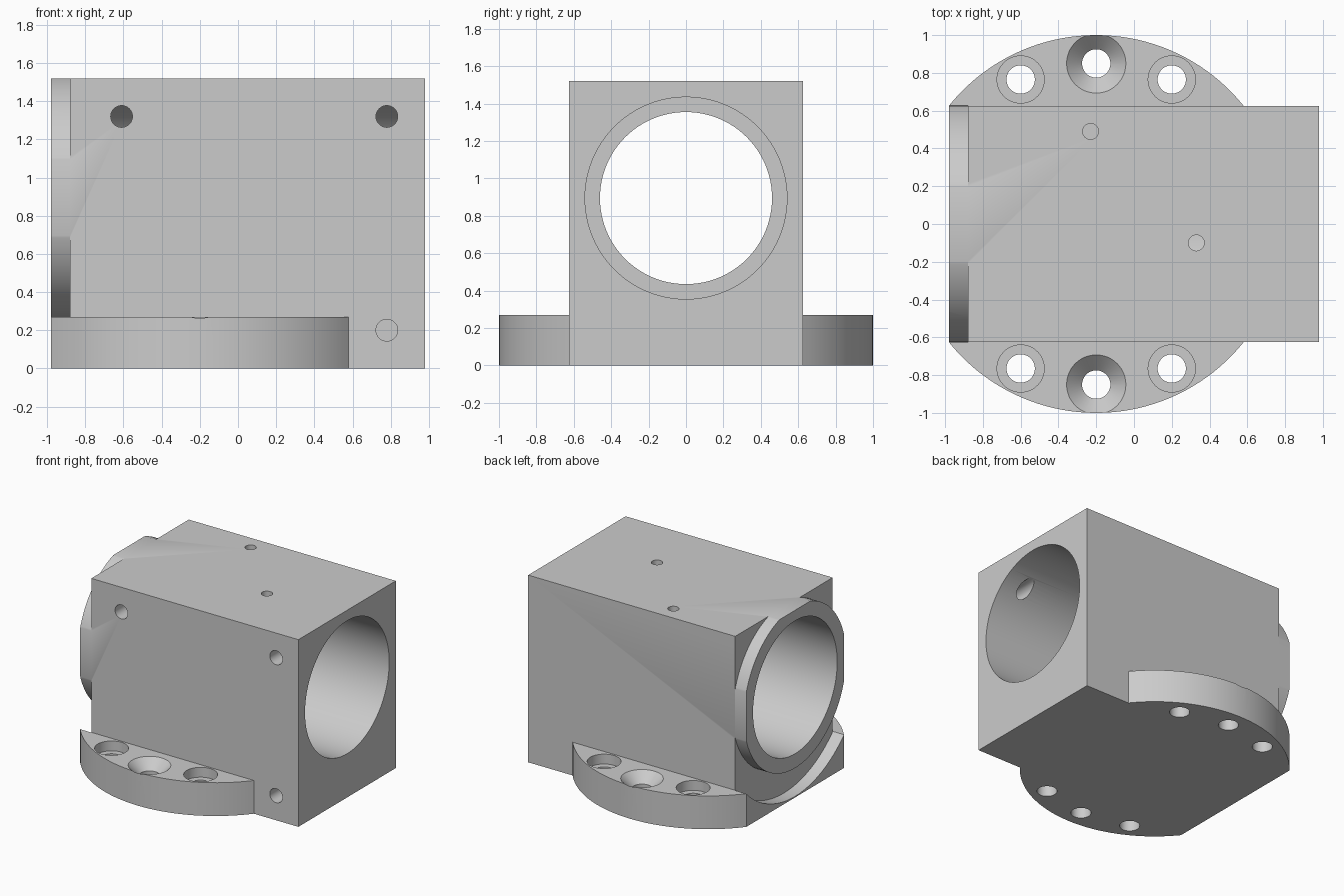
import bpy
import bmesh
from math import pi, sqrt, asin, cos, sin
from mathutils import Matrix, Vector

cube = bpy.data.objects.get("Cube")
if cube:
    bpy.data.objects.remove(cube, do_unlink=True)

HALF_X, HALF_Y, HEIGHT = 0.98, 0.625, 1.52
BORE_Z = 0.895
FLANGE_X, FLANGE_H = -0.2, 0.27

grey = bpy.data.materials.new("machined_grey")
grey.use_nodes = True
colour = (0.6, 0.6, 0.6, 1)
grey.diffuse_color = colour
grey.node_tree.nodes["Principled BSDF"].inputs["Base Color"].default_value = colour


def finish(name, bm):
    bmesh.ops.recalc_face_normals(bm, faces=bm.faces)
    mesh = bpy.data.meshes.new(name)
    bm.to_mesh(mesh)
    bm.free()
    mesh.materials.append(grey)
    obj = bpy.data.objects.new(name, mesh)
    bpy.context.collection.objects.link(obj)
    return obj


def turned(name, profile, place, axis="Z", steps=48):
    """Revolve a closed (radius, height) profile; height runs along +x, -y or +z."""
    bm = bmesh.new()
    verts = [bm.verts.new((r, 0, h)) for r, h in profile]
    edges = [bm.edges.new((v, verts[i - 1])) for i, v in enumerate(verts)]
    bmesh.ops.spin(bm, geom=verts + edges, cent=(0, 0, 0), axis=(0, 0, 1),
                   angle=2 * pi, steps=steps, use_duplicate=False)
    bmesh.ops.remove_doubles(bm, verts=bm.verts, dist=1e-5)
    # Drop edges left lying on the axis
    loose = [e for e in bm.edges if not e.link_faces]
    bmesh.ops.delete(bm, geom=loose, context="EDGES")
    turn = {"X": Matrix.Rotation(pi / 2, 4, "Y"),
            "Y": Matrix.Rotation(pi / 2, 4, "X"),
            "Z": Matrix.Identity(4)}[axis]
    bm.transform(Matrix.Translation(Vector(place)) @ turn)
    return finish(name, bm)


def drill(name, radius, depth, place, axis):
    return turned(name, [(0, 0.1), (radius, 0.1), (radius, -depth), (0, -depth)],
                  place, axis, 32)


def combine(target, tool, operation):
    mod = target.modifiers.new(tool.name, "BOOLEAN")
    mod.operation, mod.solver, mod.object = operation, "EXACT", tool
    bpy.context.view_layer.objects.active = target
    bpy.ops.object.modifier_apply(modifier=mod.name)
    bpy.data.objects.remove(tool, do_unlink=True)


# Square housing block
bm = bmesh.new()
bmesh.ops.create_cube(bm, size=1)
bm.transform(Matrix.Translation((0, 0, HEIGHT / 2))
             @ Matrix.Diagonal((2 * HALF_X, 2 * HALF_Y, HEIGHT, 1)))
housing = finish("bearing_housing", bm)

# Round mounting flange with both ends trimmed straight
bm = bmesh.new()
limit = asin(HALF_X + FLANGE_X)
angles = [-limit + 2 * limit * i / 40 for i in range(41)]
outline = [(FLANGE_X + sin(a), cos(a)) for a in angles]
outline += [(x, -y) for x, y in reversed(outline)]
face = bm.faces.new([bm.verts.new((x, y, 0)) for x, y in outline])
raised = bmesh.ops.extrude_face_region(bm, geom=[face])["geom"]
bmesh.ops.translate(bm, vec=(0, 0, FLANGE_H),
                    verts=[v for v in raised if isinstance(v, bmesh.types.BMVert)])
combine(housing, finish("mounting_flange", bm), "UNION")

# Stepped bore with a narrower shoulder in the middle
bore = [(0, -1.2), (0.54, -1.2), (0.54, -0.25), (0.46, -0.25),
        (0.46, 0.25), (0.54, 0.25), (0.54, 1.2), (0, 1.2)]
cutters = [turned("bore", bore, (0, 0, BORE_Z), "X", 96)]

# Ring recess that leaves a round collar at one end
corner = HALF_Y * sqrt(2) + 0.002
recess = [(0.656, -0.2), (corner, -0.2), (corner, 0.1), (0.656, 0.1)]
cutters.append(turned("collar_recess", recess, (-HALF_X, 0, BORE_Z), "X", 96))

# Flange screw holes: two counterbored and one countersunk per side
counterbore = [(0, 0.1), (0.125, 0.1), (0.125, -0.08),
               (0.075, -0.08), (0.075, -0.4), (0, -0.4)]
countersink = [(0, 0.1), (0.157, 0.1), (0.157, 0),
               (0.075, -0.08), (0.075, -0.4), (0, -0.4)]
for side in (-1, 1):
    for dx in (-0.4, 0.4):
        cutters.append(turned("counterbore", counterbore,
                              (FLANGE_X + dx, side * 0.765, FLANGE_H)))
    cutters.append(turned("countersink", countersink,
                          (FLANGE_X, side * 0.85, FLANGE_H)))

# Front set-screw holes and top ports
for x, z, depth in ((-0.61, 1.32, 0.42), (0.78, 1.32, 0.42), (0.78, 0.2, 0.2)):
    cutters.append(drill("front_hole", 0.057, depth, (x, -HALF_Y, z), "Y"))
for x, y in ((-0.23, 0.49), (0.33, -0.1)):
    cutters.append(drill("top_hole", 0.042, 0.2, (x, y, HEIGHT), "Z"))

for cutter in cutters:
    combine(housing, cutter, "DIFFERENCE")

# Smooth the round walls and keep machined edges crisp
bpy.ops.object.select_all(action="DESELECT")
housing.select_set(True)
bpy.context.view_layer.objects.active = housing
bpy.ops.object.shade_smooth_by_angle(angle=pi / 6)
